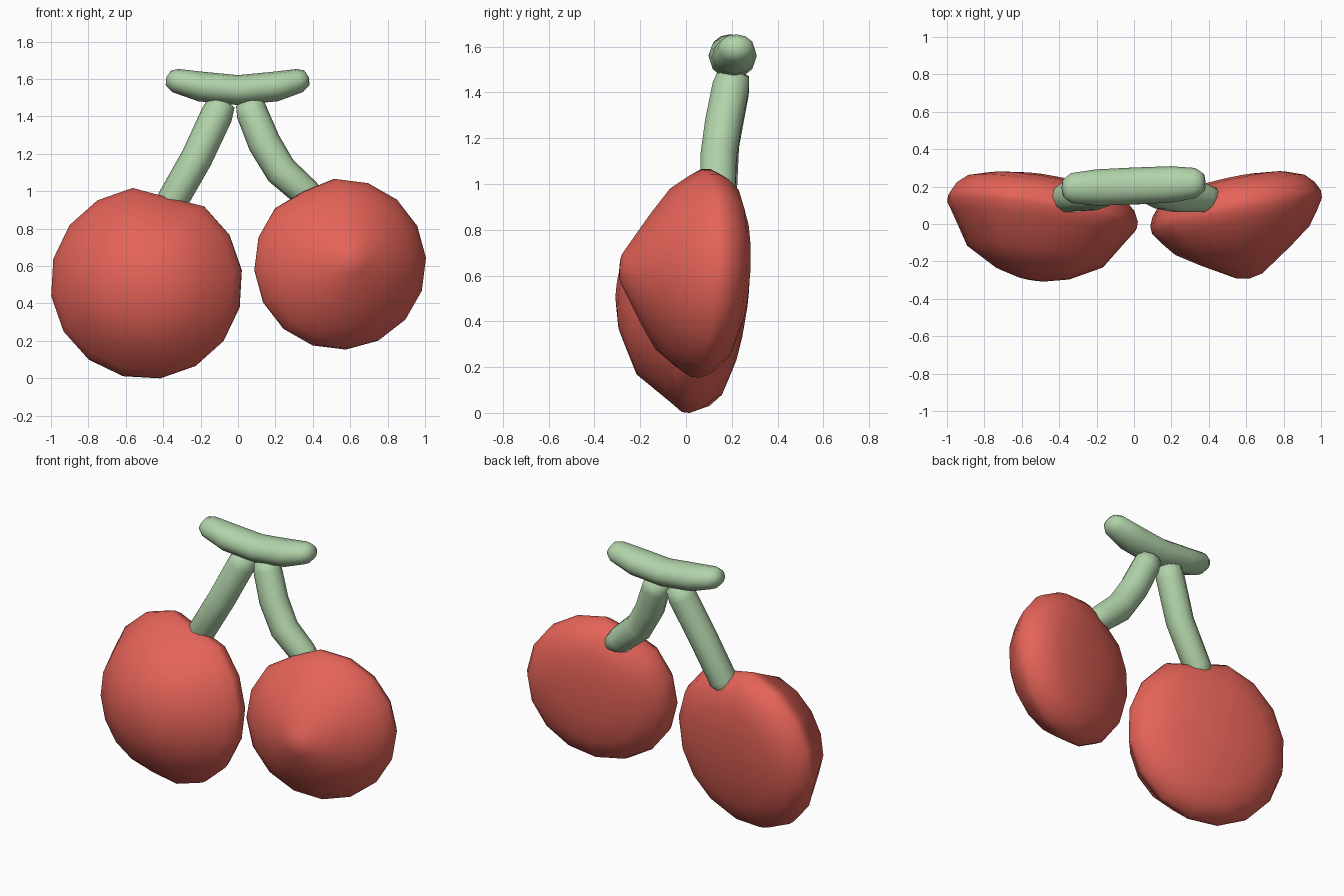
import bpy, bmesh, math
from mathutils import Vector

if "Cube" in bpy.data.objects:
    bpy.data.objects.remove(bpy.data.objects["Cube"])


def material(name, rgb):
    m = bpy.data.materials.new(name)
    m.diffuse_color = (*rgb, 1)
    m.use_nodes = True
    m.node_tree.nodes["Principled BSDF"].inputs["Base Color"].default_value = m.diffuse_color
    return m


RED = material("cherry red", (0.78, 0.125, 0.098))
GREEN = material("stem green", (0.44, 0.65, 0.40))
SIDES = 16


def loft(name, rings, start, end, mat):
    """Skin a list of vertex rings and close both ends with a pole point."""
    bm = bmesh.new()
    loops = [[bm.verts.new(p) for p in ring] for ring in rings]
    n = len(loops[0])
    for a, b in zip(loops, loops[1:]):
        for i in range(n):
            j = (i + 1) % n
            bm.faces.new((a[i], a[j], b[j], b[i]))
    for loop, pole in ((loops[0], start), (loops[-1], end)):
        v = bm.verts.new(pole)
        for i in range(n):
            bm.faces.new((loop[i], loop[(i + 1) % n], v))
    bmesh.ops.recalc_face_normals(bm, faces=bm.faces)
    for f in bm.faces:
        f.smooth = True
    me = bpy.data.meshes.new(name)
    bm.to_mesh(me)
    bm.free()
    me.materials.append(mat)
    ob = bpy.data.objects.new(name, me)
    bpy.context.collection.objects.link(ob)


def cherry(name, centre, sx, sz, profile, phase, dent_angle, dent):
    """Tilted lathe; profile is (radius, height toward the front)."""
    c = Vector(centre)
    u, v = Vector((1, sx, 0)), Vector((0, sz, 1))
    n = Vector((sx, -1, sz)).normalized()
    rings = []
    for r, h in profile[1:-1]:
        ring = []
        for i in range(SIDES):
            deg = phase + 360 / SIDES * i
            off = abs((deg - dent_angle + 180) % 360 - 180)
            k = r * (1 - dent * max(0, 1 - off / 22))
            a = math.radians(deg)
            ring.append(c + u * k * math.cos(a) + v * k * math.sin(a) + n * h)
        rings.append(ring)
    loft(name, rings, c + n * profile[0][1], c + n * profile[-1][1], RED)


def tube(name, path, sides=10):
    """Swept tube; path rows are x, y, z, in-plane radius, depth radius."""
    pts = [Vector(p[:3]) for p in path]
    rings = []
    for i in range(1, len(pts) - 1):
        t = (pts[i + 1] - pts[i - 1]).normalized()
        s = t.cross(Vector((0, 1, 0))).normalized()
        d = s.cross(t).normalized()
        rings.append([pts[i] + s * path[i][3] * math.cos(a) + d * path[i][4] * math.sin(a)
                      for a in (2 * math.pi * k / sides for k in range(sides))])
    loft(name, rings, pts[0], pts[-1], GREEN)


# Cherries: domed fronts, shallow backs
cherry("left_cherry", (-0.488, 0.073, 0.508), -0.155, 0.11,
       [(0, -0.18), (0.17, -0.175), (0.32, -0.15), (0.43, -0.115), (0.485, -0.065),
        (0.512, -0.01), (0.512, 0.025), (0.475, 0.08), (0.37, 0.245), (0.2, 0.34),
        (0.08, 0.372), (0, 0.378)], -82, 75.5, 0.08)
cherry("right_cherry", (0.545, 0.073, 0.61), 0.21, 0.066,
       [(0, -0.175), (0.15, -0.17), (0.29, -0.15), (0.39, -0.11), (0.435, -0.06),
        (0.457, -0.01), (0.455, 0.03), (0.42, 0.085), (0.36, 0.165), (0.24, 0.25),
        (0.07, 0.358), (0, 0.372)], -86, 116, 0.05)

# Stems running from the crossbar down behind each cherry's top
tube("left_stem", [(-0.42, 0.145, 0.835, 0, 0), (-0.405, 0.145, 0.855, 0.05, 0.05),
                   (-0.365, 0.142, 0.925, 0.084, 0.082), (-0.22, 0.153, 1.18, 0.085, 0.083),
                   (-0.113, 0.195, 1.41, 0.086, 0.084), (-0.09, 0.205, 1.47, 0.075, 0.075),
                   (-0.085, 0.205, 1.50, 0, 0)])
tube("right_stem", [(0.46, 0.142, 0.93, 0, 0), (0.44, 0.142, 0.942, 0.05, 0.05),
                    (0.37, 0.14, 0.985, 0.08, 0.08), (0.23, 0.142, 1.11, 0.087, 0.083),
                    (0.14, 0.163, 1.26, 0.088, 0.084), (0.075, 0.195, 1.42, 0.084, 0.084),
                    (0.063, 0.205, 1.47, 0.075, 0.075), (0.058, 0.205, 1.50, 0, 0)])

# Crossbar: gently sagging rounded bar
tube("crossbar", [(-0.383, 0.19, 1.61, 0, 0), (-0.372, 0.19, 1.607, 0.042, 0.052),
                  (-0.335, 0.192, 1.592, 0.064, 0.08), (-0.2, 0.195, 1.56, 0.08, 0.097),
                  (0, 0.203, 1.541, 0.08, 0.099), (0.2, 0.212, 1.56, 0.08, 0.097),
                  (0.33, 0.22, 1.592, 0.064, 0.08), (0.368, 0.222, 1.607, 0.042, 0.052),
                  (0.379, 0.222, 1.61, 0, 0)], 12)
